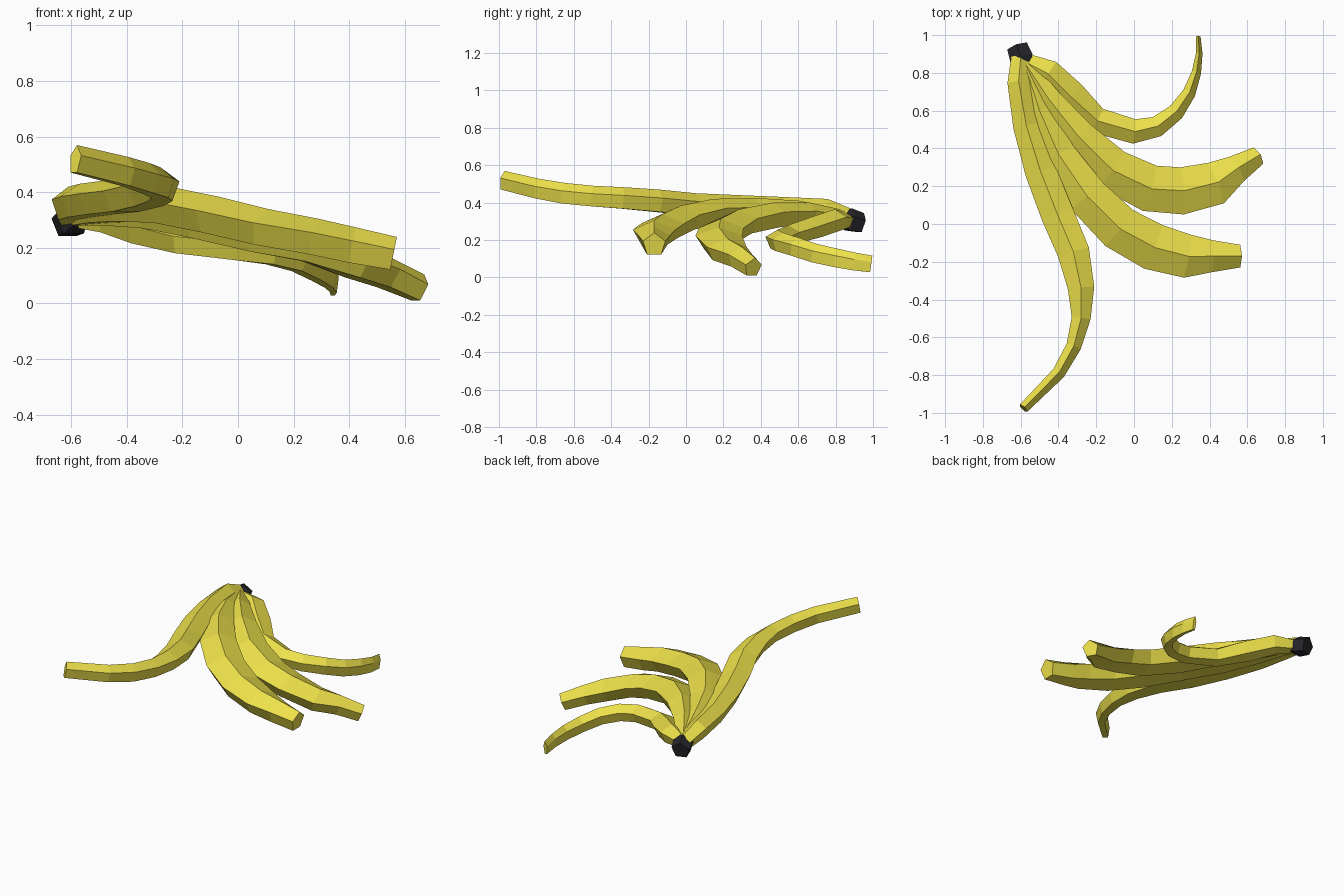
import bpy, bmesh, math
from mathutils import Vector


def material(name, rgb):
    m = bpy.data.materials.new(name)
    m.diffuse_color = (*rgb, 1)
    return m


yellow = material("yellow_skin", (0.86, 0.76, 0.07))
black = material("dark_stem", (0.02, 0.02, 0.025))


def loft(name, stations, mat, sides=5):
    """Pentagonal tube, ridge upward; stations are x, y, z, width, height."""
    bm = bmesh.new()
    pts = [Vector(s[:3]) for s in stations]
    rings = []
    for i, (p, s) in enumerate(zip(pts, stations)):
        t = (pts[min(i + 1, len(pts) - 1)] - pts[max(i - 1, 0)]).normalized()
        side = t.cross(Vector((0, 0, 1))).normalized()
        up = side.cross(t)
        ring = []
        for k in range(sides):
            a = math.tau * k / sides
            u = math.sin(a) / 1.902 * s[3]
            v = (math.cos(a) - 0.0955) / 1.809 * s[4]
            ring.append(bm.verts.new(p + side * u + up * v))
        rings.append(ring)
    for a, b in zip(rings, rings[1:]):
        for k in range(sides):
            j = (k + 1) % sides
            bm.faces.new((a[k], a[j], b[j], b[k]))
    bm.faces.new(rings[0])
    bm.faces.new(rings[-1][::-1])
    bmesh.ops.recalc_face_normals(bm, faces=bm.faces)
    me = bpy.data.meshes.new(name)
    bm.to_mesh(me)
    bm.free()
    me.materials.append(mat)
    ob = bpy.data.objects.new(name, me)
    bpy.context.collection.objects.link(ob)
    return ob


# long strip sweeping to the front
loft("front_strip", [
    (-0.60, 0.88, 0.32, 0.10, 0.09), (-0.61, 0.75, 0.36, 0.12, 0.12),
    (-0.57, 0.52, 0.37, 0.14, 0.12), (-0.495, 0.28, 0.38, 0.165, 0.12),
    (-0.405, 0.05, 0.39, 0.175, 0.12), (-0.32, -0.15, 0.41, 0.17, 0.12),
    (-0.28, -0.34, 0.425, 0.14, 0.115), (-0.28, -0.50, 0.435, 0.10, 0.11),
    (-0.32, -0.65, 0.45, 0.08, 0.11), (-0.40, -0.79, 0.475, 0.07, 0.105),
    (-0.585, -0.975, 0.52, 0.055, 0.10)], yellow)

# broad strip, front right
loft("front_right_strip", [
    (-0.58, 0.85, 0.32, 0.08, 0.08), (-0.50, 0.60, 0.35, 0.13, 0.12),
    (-0.40, 0.37, 0.36, 0.18, 0.13), (-0.25, 0.15, 0.355, 0.22, 0.13),
    (-0.08, -0.02, 0.32, 0.24, 0.13), (0.10, -0.12, 0.275, 0.25, 0.13),
    (0.28, -0.17, 0.24, 0.23, 0.13), (0.41, -0.17, 0.21, 0.17, 0.13),
    (0.56, -0.17, 0.18, 0.12, 0.12)], yellow)

# broad strip, right
loft("right_strip", [
    (-0.57, 0.84, 0.32, 0.08, 0.08), (-0.45, 0.66, 0.34, 0.13, 0.12),
    (-0.30, 0.47, 0.335, 0.18, 0.13), (-0.12, 0.29, 0.30, 0.23, 0.13),
    (0.08, 0.19, 0.25, 0.25, 0.13), (0.25, 0.175, 0.21, 0.25, 0.12),
    (0.43, 0.215, 0.15, 0.23, 0.12), (0.54, 0.29, 0.11, 0.15, 0.11),
    (0.655, 0.36, 0.057, 0.10, 0.10)], yellow)

# curling strip at the back
loft("back_strip", [
    (-0.56, 0.85, 0.31, 0.10, 0.08), (-0.46, 0.80, 0.31, 0.15, 0.11),
    (-0.34, 0.68, 0.27, 0.17, 0.11), (-0.20, 0.55, 0.23, 0.14, 0.10),
    (0.0, 0.49, 0.205, 0.13, 0.10), (0.12, 0.515, 0.19, 0.11, 0.10),
    (0.22, 0.59, 0.165, 0.09, 0.10), (0.29, 0.69, 0.13, 0.07, 0.10),
    (0.33, 0.80, 0.105, 0.05, 0.10), (0.345, 0.90, 0.085, 0.035, 0.095),
    (0.34, 0.99, 0.072, 0.025, 0.09)], yellow)

# dark stem end
loft("stem", [
    (-0.57, 0.82, 0.325, 0.06, 0.07), (-0.595, 0.875, 0.31, 0.125, 0.12),
    (-0.618, 0.94, 0.293, 0.11, 0.105)], black)
